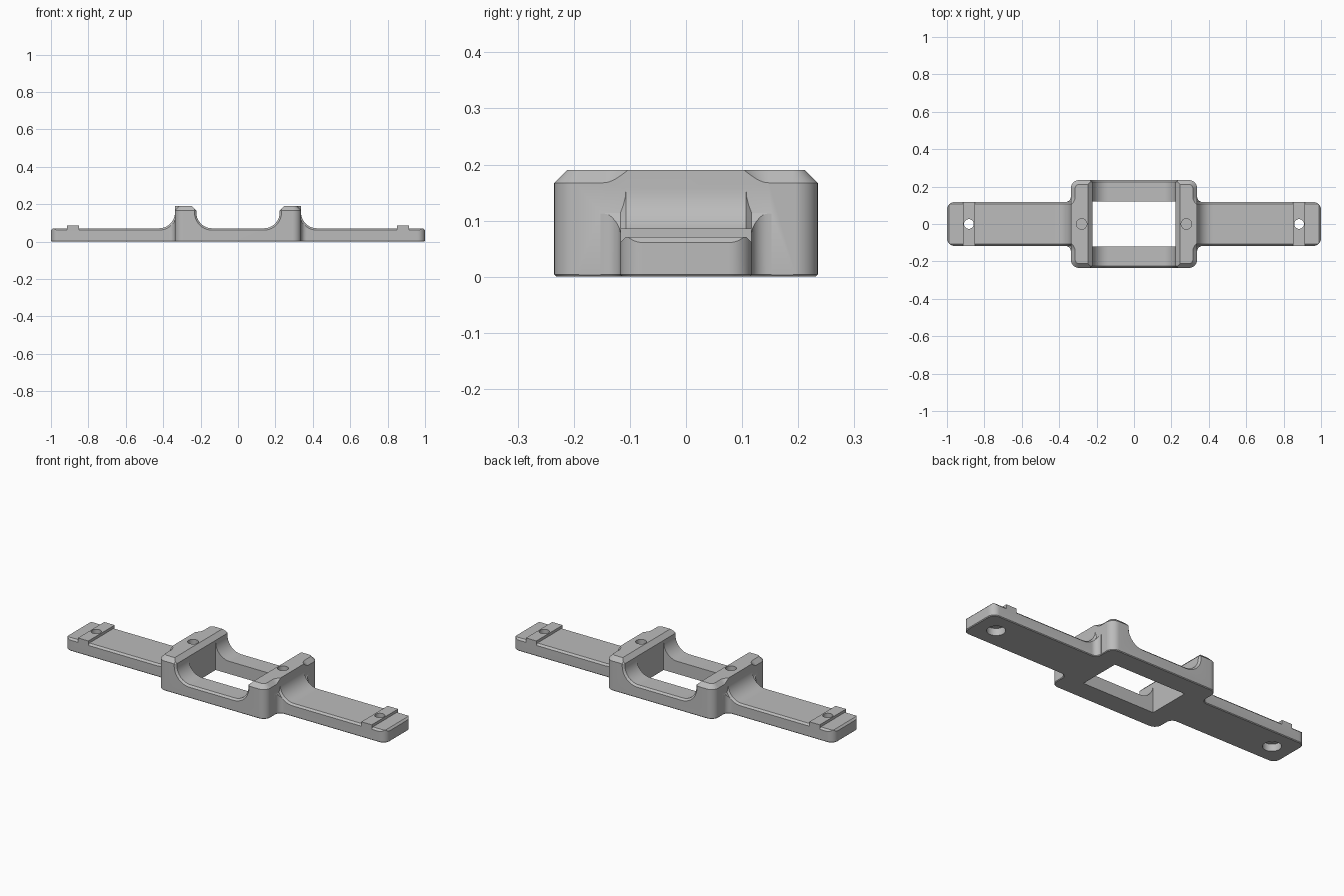
import bpy, bmesh
from math import sin, cos, radians

if "Cube" in bpy.data.objects:
    bpy.data.objects.remove(bpy.data.objects["Cube"])

# Main dimensions
DECK, TOP, SWEEP = 0.071, 0.19, 0.085     # deck height, post height, sweep radius
POST_IN, POST_OUT = 0.223, 0.337          # post faces along x
ARM_Y, BODY_Y = 0.117, 0.235              # half widths
EDGE, CAP = 0.01, 0.023                   # deck chamfer, post chamfer
RIM = 0.004                               # bottom chamfer
SCREW_X, PIN_X = 0.883, 0.28

grey = bpy.data.materials.new("grey")
grey.use_nodes = True
color = (0.5, 0.5, 0.5, 1)
grey.diffuse_color = color
grey.node_tree.nodes["Principled BSDF"].inputs["Base Color"].default_value = color


def arc(cx, cy, r, start, end, steps=10):
    angles = [radians(start + (end - start) * i / steps) for i in range(steps + 1)]
    return [(cx + r * cos(a), cy + r * sin(a)) for a in angles]


def loft(name, sections):
    """Closed solid through matching loops of 3D points."""
    bm = bmesh.new()
    loops = [[bm.verts.new(p) for p in s] for s in sections]
    for a, b in zip(loops, loops[1:]):
        for i in range(len(a)):
            j = (i + 1) % len(a)
            bm.faces.new((a[i], a[j], b[j], b[i]))
    bm.faces.new(loops[0])
    bm.faces.new(loops[-1])
    bmesh.ops.recalc_face_normals(bm, faces=bm.faces)
    mesh = bpy.data.meshes.new(name)
    bm.to_mesh(mesh)
    bm.free()
    mesh.materials.append(grey)
    obj = bpy.data.objects.new(name, mesh)
    bpy.context.collection.objects.link(obj)
    return obj


def box(name, x0, x1, y, z0, z1):
    rect = [(x0, -y), (x1, -y), (x1, y), (x0, y)]
    return loft(name, [[(a, b, z) for a, b in rect] for z in (z0, z1)])


def cylinder(name, x, r, z0, z1):
    ring = arc(x, 0, r, 0, 360, 32)[:-1]
    return loft(name, [[(a, b, z) for a, b in ring] for z in (z0, z1)])


def combine(target, tool, operation):
    mod = target.modifiers.new(operation.title(), 'BOOLEAN')
    mod.operation, mod.solver, mod.object = operation, 'EXACT', tool
    bpy.context.view_layer.objects.active = target
    bpy.ops.object.modifier_apply(modifier=mod.name)
    bpy.data.objects.remove(tool)


def body_profile(d):
    half = [(0, DECK - d)]
    half += arc(POST_IN - SWEEP, DECK + SWEEP, SWEEP + d, -90, 0)
    half += [(POST_IN + d, TOP - CAP), (POST_IN + d + CAP + EDGE, TOP + EDGE),
             (POST_OUT, TOP + EDGE), (POST_OUT, -0.02)]
    return half + [(-x, z) for x, z in half[:0:-1]]


def arm_profile(d):
    tip = [(PIN_X, -0.02), (1 + EDGE, -0.02), (1 + EDGE, DECK - d - 2 * EDGE),
           (1 - EDGE, DECK - d)]
    sweep = arc(POST_OUT + SWEEP, DECK + SWEEP, SWEEP + d, 270, 180)
    return tip + sweep + [(PIN_X, DECK + SWEEP)]


def edge_sections(profile, width, overhang, side=1):
    """Profile along y, chamfered towards both long edges."""
    stations = [(-width - overhang, EDGE), (-width, EDGE), (EDGE - width, 0)]
    stations += [(-y, d) for y, d in reversed(stations)]
    return [[(side * x, y, z) for x, z in profile(d)] for y, d in stations]


def outline(d):
    """Plan outline with rounded corners, inset by d."""
    tip_r, neck_r, body_r = 0.04, 0.03, 0.045
    out = POST_OUT + 0.0005
    q = arc(1 - tip_r, ARM_Y - tip_r, tip_r - d, 0, 90)
    q += arc(out + neck_r, ARM_Y + neck_r, neck_r + d, 270, 180)
    q += arc(out - body_r, BODY_Y - body_r, body_r - d, 0, 90)
    half = q + [(-x, y) for x, y in reversed(q)]
    return half + [(-x, -y) for x, y in half]


# Central frame with two posts, swept arms and raised clamp ridges
bracket = loft("mounting_bracket", edge_sections(body_profile, BODY_Y, 0.02))
for side, word in ((1, "left"), (-1, "right")):
    arm = loft(word + "_arm", edge_sections(arm_profile, ARM_Y, 0.035, side))
    combine(bracket, arm, 'UNION')
    ridge = box(word + "_ridge", side * 0.85, side * 0.915, 0.14, 0.02, 0.086)
    combine(bracket, ridge, 'UNION')

# Trim to the rounded outline, with chamfered bottom rim and post caps
levels = [(0, RIM), (RIM, 0), (TOP - CAP, 0), (TOP, CAP)]
trim = loft("outline_trim", [[(x, y, z) for x, y in outline(d)] for z, d in levels])
combine(bracket, trim, 'INTERSECT')

# Central window
combine(bracket, box("window_cutter", -POST_IN, POST_IN, 0.12, -0.1, 0.3), 'DIFFERENCE')

# Screw holes with counterbores underneath, and blind pin holes in the posts
for side in (1, -1):
    for x, r, z0, z1 in ((SCREW_X, 0.026, -0.1, 0.2),
                         (SCREW_X, 0.047, -0.1, 0.04),
                         (PIN_X, 0.028, 0.07, 0.3)):
        combine(bracket, cylinder("hole_cutter", side * x, r, z0, z1), 'DIFFERENCE')

# Smooth the rounded surfaces, keep chamfers crisp
bpy.ops.object.select_all(action='DESELECT')
bracket.select_set(True)
bpy.context.view_layer.objects.active = bracket
bpy.ops.object.shade_smooth_by_angle(angle=radians(30))
